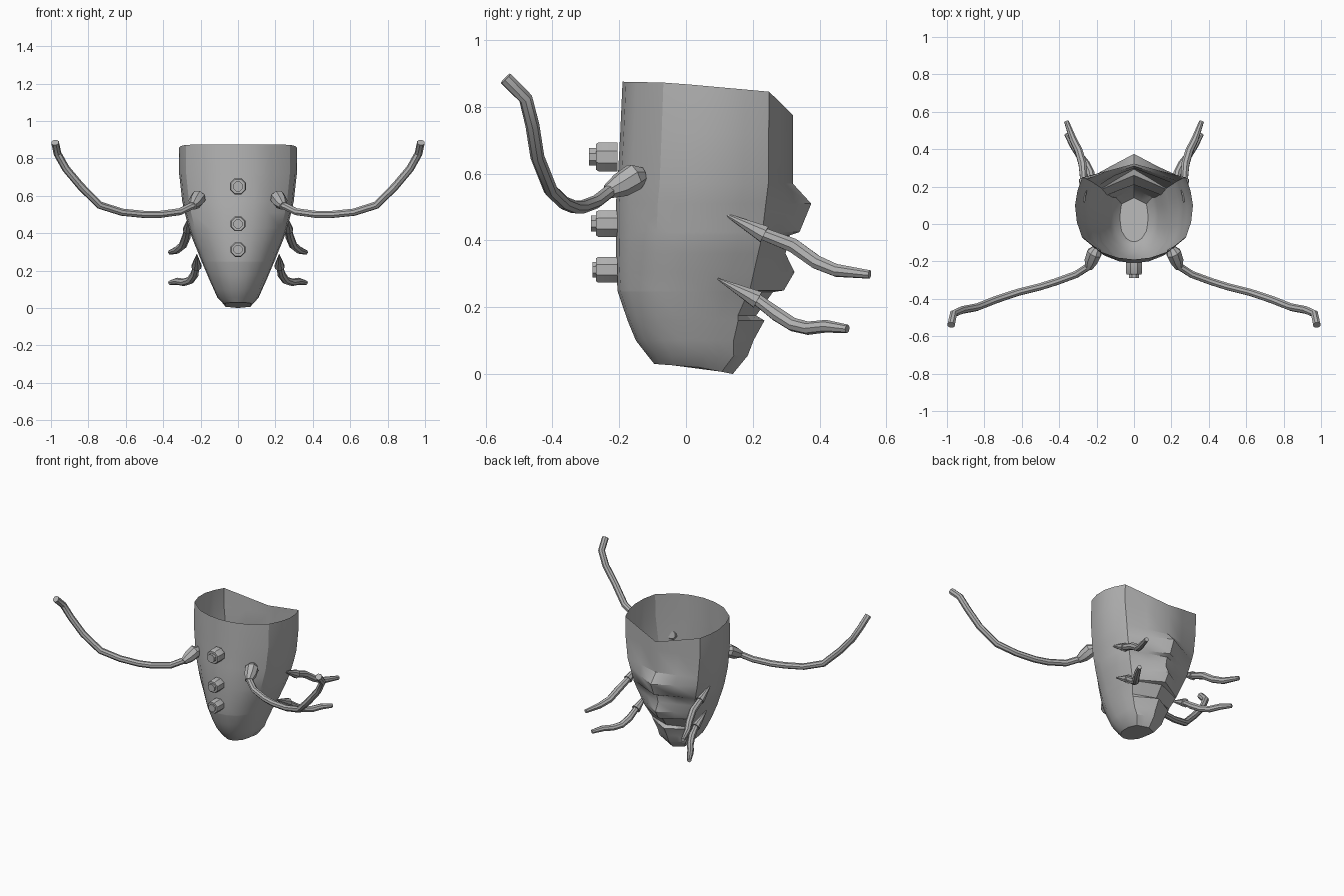
import bpy, bmesh, math
from mathutils import Vector

grey = bpy.data.materials.new("plain grey")
grey.diffuse_color = (0.45, 0.45, 0.45, 1)


def finish(name, bm, mirror=False, angle=35):
    bmesh.ops.recalc_face_normals(bm, faces=bm.faces)
    me = bpy.data.meshes.new(name)
    bm.to_mesh(me)
    bm.free()
    me.materials.append(grey)
    ob = bpy.data.objects.new(name, me)
    bpy.context.collection.objects.link(ob)
    bpy.ops.object.select_all(action='DESELECT')
    bpy.context.view_layer.objects.active = ob
    ob.select_set(True)
    bpy.ops.object.shade_smooth_by_angle(angle=math.radians(angle))
    if mirror:
        ob.modifiers.new("mirror", 'MIRROR')
    return ob


def bridge(bm, rings):
    for a, b in zip(rings, rings[1:]):
        n = len(a)
        for i in range(n):
            bm.faces.new((a[i], a[(i + 1) % n], b[(i + 1) % n], b[i]))


def tube(name, points, sides=8, mirror=True):
    """Capped tube through (x, y, z, radius) points."""
    bm = bmesh.new()
    pos = [Vector(p[:3]) for p in points]
    rings, old, side = [], None, None
    for i, p in enumerate(pos):
        d = (pos[min(i + 1, len(pos) - 1)] - pos[max(i - 1, 0)]).normalized()
        if old is None:
            side = d.orthogonal().normalized()
        else:
            side = old.rotation_difference(d) @ side
        old, up = d, d.cross(side)
        r = points[i][3]
        angles = [2 * math.pi * (k + 0.5) / sides for k in range(sides)]
        rings.append([bm.verts.new(p + r * (math.cos(a) * side + math.sin(a) * up)) for a in angles])
    bridge(bm, rings)
    bm.faces.new(rings[0])
    bm.faces.new(rings[-1])
    return finish(name, bm, mirror)


def slope(y, stops):
    """Height along y, interpolated between (y, z) stops."""
    for (y0, z0), (y1, z1) in zip(stops, stops[1:]):
        if y <= y1:
            return z0 + (z1 - z0) * max(0, (y - y0) / (y1 - y0))
    return stops[-1][1]


# Body: open tapered shell with three overlapping ridges at the back
# half outline: width factor, position from front to back, share of the ridge
half = [(0, 0, 0), (0.28, 0.02, 0), (0.56, 0.08, 0), (0.88, 0.24, 0), (0.97, 0.4, 0),
        (1, 0.57, 0), (0.96, 0.72, 0), (0.88, 0.86, 0), (0.45, 0.93, 0.5), (0, 1, 1)]
outline = half + [(-a, b, c) for a, b, c in half[-2:0:-1]]
# height, half width, front y, back y, ridge depth
levels = [(0.875, 0.315, -0.19, 0.32, 0), (0.72, 0.315, -0.197, 0.32, 0),
          (0.57, 0.298, -0.205, 0.32, 0), (0.51, 0.285, -0.21, 0.312, 0.063),
          (0.425, 0.262, -0.21, 0.30, 0.04), (0.415, 0.26, -0.21, 0.30, 0.01),
          (0.36, 0.24, -0.21, 0.285, 0.013), (0.305, 0.217, -0.208, 0.27, 0.055),
          (0.25, 0.195, -0.205, 0.255, 0.038), (0.245, 0.193, -0.204, 0.25, 0.01),
          (0.175, 0.163, -0.18, 0.21, 0), (0.16, 0.157, -0.175, 0.21, 0.025),
          (0.1, 0.13, -0.15, 0.19, 0.012), (0.055, 0.11, -0.115, 0.185, 0),
          (0.0, 0.075, -0.095, 0.14, 0)]
rim = [(-0.19, 0.875), (-0.05, 0.872), (0.25, 0.845), (0.32, 0.775)]
foot = [(-0.095, 0.03), (0.04, 0.02), (0.14, 0.0)]
bm = bmesh.new()
rings = []
for i, (z, w, front, back, ridge) in enumerate(levels):
    ring = []
    for fx, t, share in outline:
        y = front + (back - front) * t + ridge * share
        h = slope(y, rim) if i == 0 else slope(y, foot) if i == len(levels) - 1 else z
        ring.append(bm.verts.new((w * fx, y, h)))
    rings.append(ring)
bridge(bm, rings)
bm.faces.new(rings[-1])
finish("body", bm, angle=30)

# Stepped buttons down the front
for i, (z, r, tip) in enumerate([(0.65, 0.047, -0.29), (0.45, 0.043, -0.285), (0.312, 0.042, -0.28)]):
    tube(f"button_{i + 1}", [(0, -0.205, z, r), (0, -0.262, z, r), (0, -0.27, z, r * 0.88),
                             (0, -0.2701, z, r * 0.6), (0, tip, z, r * 0.6)], mirror=False)

# Long curved front arms with a thick shoulder
tube("front_shoulder", [(0.2, -0.13, 0.595, 0.025), (0.212, -0.155, 0.59, 0.042),
                        (0.228, -0.195, 0.565, 0.038), (0.242, -0.235, 0.545, 0.022)])
tube("front_arm", [(0.24, -0.225, 0.55, 0.02), (0.31, -0.27, 0.515, 0.02), (0.42, -0.31, 0.5, 0.02),
                   (0.5, -0.335, 0.5, 0.02), (0.62, -0.365, 0.512, 0.02), (0.74, -0.405, 0.55, 0.021),
                   (0.84, -0.445, 0.65, 0.021), (0.92, -0.46, 0.745, 0.021),
                   (0.965, -0.48, 0.825, 0.021), (0.978, -0.54, 0.885, 0.021)])

# Two pairs of back legs, each with a pointed socket
tube("upper_socket", [(0.265, 0.115, 0.48, 0.003), (0.268, 0.235, 0.418, 0.028)])
tube("upper_leg", [(0.268, 0.23, 0.42, 0.02), (0.275, 0.32, 0.385, 0.023), (0.295, 0.39, 0.335, 0.022),
                   (0.325, 0.45, 0.31, 0.02), (0.362, 0.55, 0.298, 0.013)])
tube("lower_socket", [(0.22, 0.095, 0.285, 0.003), (0.222, 0.215, 0.222, 0.028)])
tube("lower_leg", [(0.222, 0.21, 0.225, 0.018), (0.232, 0.27, 0.18, 0.022), (0.255, 0.32, 0.148, 0.021),
                   (0.29, 0.365, 0.137, 0.02), (0.325, 0.42, 0.143, 0.019), (0.362, 0.483, 0.135, 0.013)])
